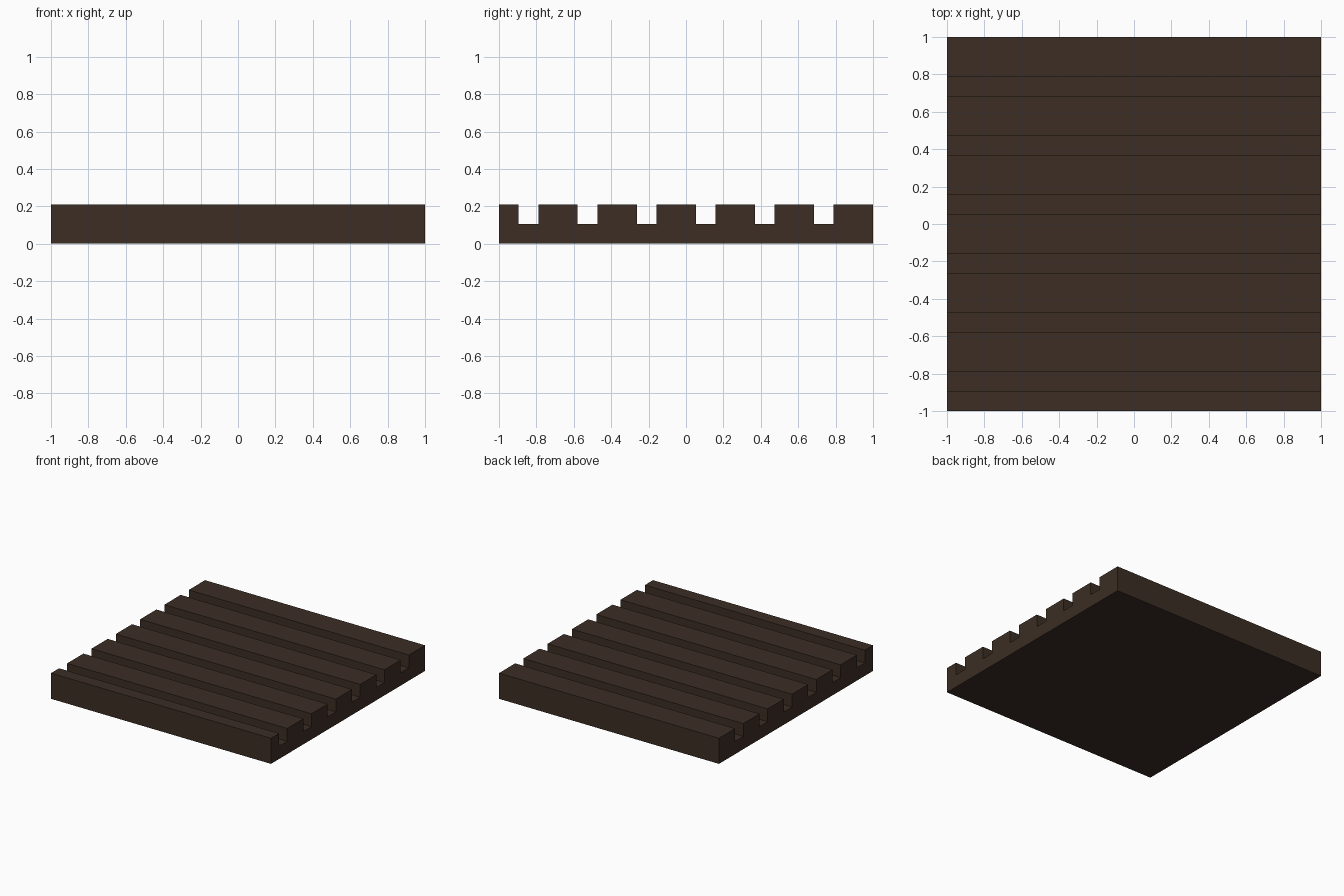
import bpy
import bmesh

cube = bpy.data.objects.get("Cube")
if cube:
    bpy.data.objects.remove(cube, do_unlink=True)

UNIT = 2 / 19      # groove width, also groove depth
GROOVES = 6

# Dark wood material
wood = bpy.data.materials.new("dark brown wood")
wood.use_nodes = True
colour = (0.045, 0.027, 0.018, 1)
wood.diffuse_color = colour
bsdf = wood.node_tree.nodes["Principled BSDF"]
bsdf.inputs["Base Color"].default_value = colour
bsdf.inputs["Roughness"].default_value = 0.9

# Side profile (y, z): narrow front ridge, then a groove and a wide ridge repeated
profile = [(-1, 0), (-1, 2 * UNIT)]
for i in range(GROOVES):
    start = -1 + UNIT * (1 + 3 * i)
    end = start + UNIT
    profile += [(start, 2 * UNIT), (start, UNIT), (end, UNIT), (end, 2 * UNIT)]
profile += [(1, 2 * UNIT), (1, 0)]

# Extrude the profile across the full width
bm = bmesh.new()
side = bm.faces.new([bm.verts.new((-1, y, z)) for y, z in profile])
result = bmesh.ops.extrude_face_region(bm, geom=[side], use_keep_orig=True)
moved = [v for v in result["geom"] if isinstance(v, bmesh.types.BMVert)]
bmesh.ops.translate(bm, verts=moved, vec=(2, 0, 0))
bmesh.ops.recalc_face_normals(bm, faces=bm.faces)

mesh = bpy.data.meshes.new("grooved_board")
bm.to_mesh(mesh)
bm.free()
mesh.materials.append(wood)
board = bpy.data.objects.new("grooved_board", mesh)
bpy.context.collection.objects.link(board)
